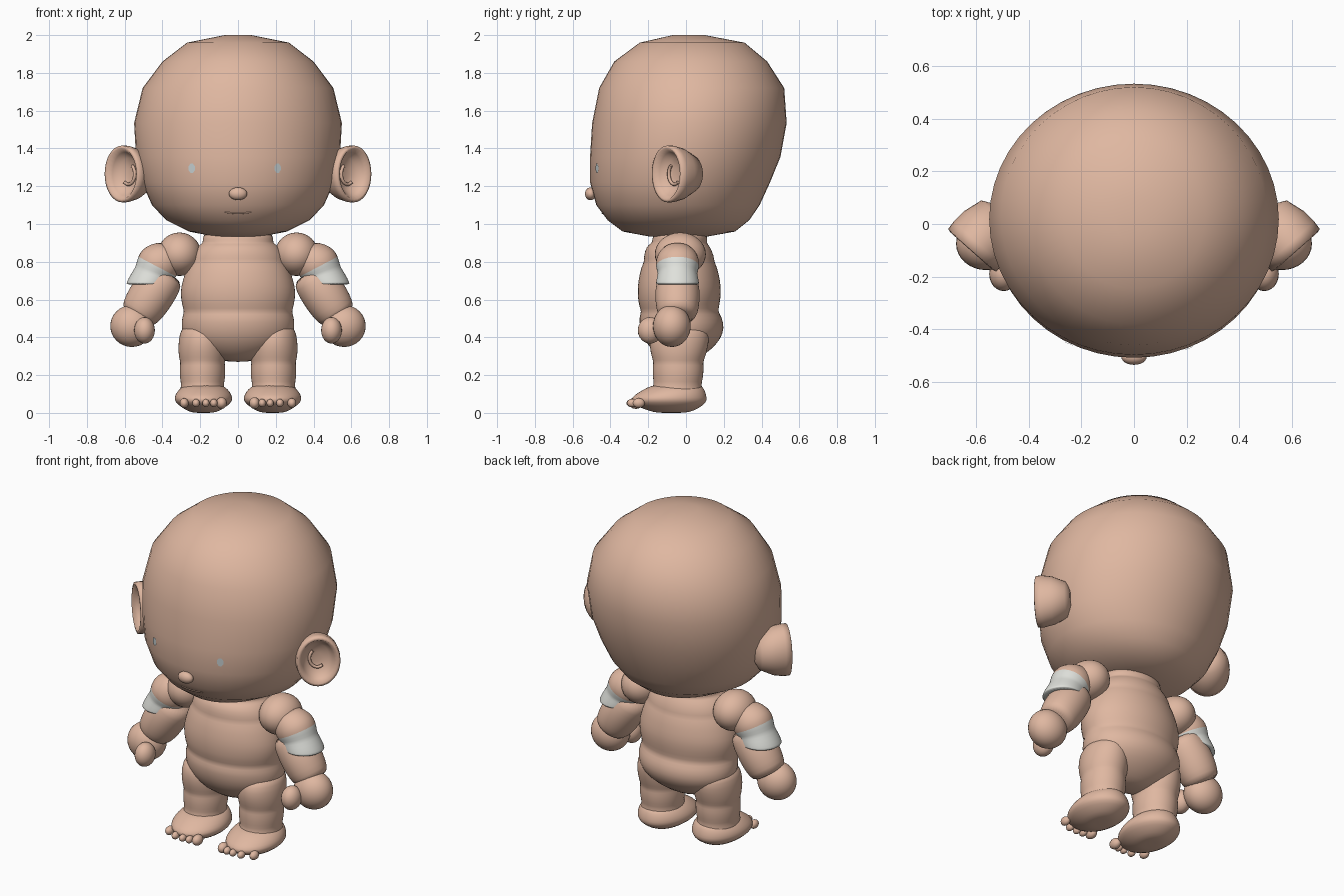
import bpy, bmesh
from math import sin, cos, pi, radians
from mathutils import Vector
from mathutils.bvhtree import BVHTree

if "Cube" in bpy.data.objects:
    bpy.data.objects.remove(bpy.data.objects["Cube"], do_unlink=True)


def material(name, r, g, b):
    m = bpy.data.materials.new(name)
    m.use_nodes = True
    m.diffuse_color = (r, g, b, 1)
    bsdf = m.node_tree.nodes["Principled BSDF"]
    bsdf.inputs["Base Color"].default_value = (r, g, b, 1)
    bsdf.inputs["Roughness"].default_value = 0.7
    return m


SKIN = material("warm skin", 0.74, 0.475, 0.355)
CLOTH = material("off white cloth", 0.74, 0.75, 0.71)
EYE = material("pale grey eye", 0.56, 0.62, 0.63)


def finish(name, bm, mats, subdivide=False):
    bmesh.ops.recalc_face_normals(bm, faces=bm.faces)
    mesh = bpy.data.meshes.new(name)
    bm.to_mesh(mesh)
    bm.free()
    for m in mats:
        mesh.materials.append(m)
    mesh.polygons.foreach_set("use_smooth", [True] * len(mesh.polygons))
    ob = bpy.data.objects.new(name, mesh)
    bpy.context.collection.objects.link(ob)
    if subdivide:
        mod = ob.modifiers.new("round", "SUBSURF")
        mod.levels = mod.render_levels = 1
    return ob


def loft(name, rings, mats=(SKIN,), segs=32, subdivide=True, paint=None):
    """Skin over rings given as (centre, half axis u, half axis v)."""
    bm = bmesh.new()
    loops = []
    for c, u, v in rings:
        angles = [2 * pi * i / segs for i in range(segs)]
        loops.append([bm.verts.new(c + u * cos(a) + v * sin(a)) for a in angles])
    for k in range(len(loops) - 1):
        for i in range(segs):
            j = (i + 1) % segs
            f = bm.faces.new((loops[k][i], loops[k][j], loops[k + 1][j], loops[k + 1][i]))
            f.material_index = paint(k) if paint else 0
    bm.faces.new(loops[0])
    end = bm.faces.new(loops[-1])
    end.material_index = paint(len(loops) - 2) if paint else 0
    return finish(name, bm, mats, subdivide)


def upright(sections, x=0.0):
    """Rings from (height, half width, front y, back y)."""
    return [(Vector((x, (f + b) / 2, z)), Vector((w, 0, 0)), Vector((0, (b - f) / 2, 0)))
            for z, w, f, b in sections]


def limb(sections, side, y):
    """Rings from (x, z, radius, tilt in degrees), mirrored by side."""
    return [(Vector((side * x, y, z)),
             Vector((side * cos(radians(t)), 0, sin(radians(t)))) * r,
             Vector((0, r, 0))) for x, z, r, t in sections]


def ball(name, centre, radii, segs=24):
    bm = bmesh.new()
    bmesh.ops.create_uvsphere(bm, u_segments=segs, v_segments=segs // 2, radius=1)
    bmesh.ops.scale(bm, vec=radii, verts=bm.verts)
    bmesh.ops.translate(bm, vec=centre, verts=bm.verts)
    return finish(name, bm, (SKIN,))


def tube(name, points, radius):
    cu = bpy.data.curves.new(name, "CURVE")
    cu.dimensions = "3D"
    cu.bevel_depth = radius
    cu.bevel_resolution = 2
    cu.use_fill_caps = True
    sp = cu.splines.new("POLY")
    sp.points.add(len(points) - 1)
    for p, co in zip(sp.points, points):
        p.co = (*co, 1)
    cu.materials.append(SKIN)
    ob = bpy.data.objects.new(name, cu)
    bpy.context.collection.objects.link(ob)


# Head
head = loft("head", upright([
    (2.0, .07, -.07, .10), (1.96, .27, -.245, .31), (1.86, .40, -.38, .43),
    (1.72, .505, -.46, .52), (1.535, .55, -.497, .533), (1.355, .54, -.508, .50),
    (1.22, .51, -.508, .445), (1.1, .455, -.475, .39), (1.02, .38, -.415, .335),
    (.96, .26, -.335, .26), (.935, .13, -.2, .12)]), segs=48, subdivide=False)

# Face details laid on the head surface
hb = bmesh.new()
hb.from_mesh(head.data)
tree = BVHTree.FromBMesh(hb)


def on_face(x, z, lift):
    hit = tree.ray_cast(Vector((x, -2, z)), Vector((0, 1, 0)))[0]
    return hit + Vector((0, -lift, 0))


for name, x in (("right_eye", -.245), ("left_eye", .21)):
    bm = bmesh.new()
    corners = [2 * pi * (i + .5) / 8 for i in range(8)]
    bm.faces.new([bm.verts.new(on_face(x + .018 * cos(a), 1.295 + .026 * sin(a), .005))
                  for a in corners])
    finish(name, bm, (EYE,))
tube("mouth", [on_face(.07 * i / 4, 1.057 + .006 * (i / 4) ** 2, 0) for i in range(-4, 5)], .004)
hb.free()
ball("nose", (0, -.505, 1.16), (.048, .03, .034))

# Torso with neck, chest, belly and seat folds
loft("torso", upright([
    (.97, .18, -.17, .11), (.915, .19, -.18, .115), (.898, .185, -.18, .11),
    (.885, .215, -.21, .125), (.83, .25, -.225, .15), (.80, .25, -.222, .15),
    (.775, .27, -.237, .165), (.70, .295, -.254, .182), (.64, .308, -.258, .188),
    (.57, .298, -.252, .178), (.535, .285, -.235, .17), (.51, .297, -.25, .19),
    (.45, .303, -.245, .205), (.39, .285, -.225, .185), (.33, .22, -.18, .13),
    (.285, .12, -.12, .06), (.27, .05, -.07, .01)]))

for side, label in ((1, "left"), (-1, "right")):
    # Ear: cup facing forward and outward, with an inner fold
    out = Vector((.664 * side, -.747, 0))
    across = Vector((.747 * side, .664, 0))
    up = Vector((0, 0, 1))
    mid = Vector((.615 * side, -.1, 1.265))
    cup = [(.065, .02, .03), (.055, .065, .085), (.025, .088, .115), (-.004, .106, .134),
           (0, .122, .15), (.035, .125, .15), (.09, .122, .138), (.165, .10, .10),
           (.19, .05, .05)]
    loft(label + "_ear", [(mid - out * d, across * w, up * h) for d, w, h in cup],
         subdivide=False)
    arc = [radians(60 + 15 * i) for i in range(13)]
    tube(label + "_ear_fold", [mid - out * .052 - across * (.045 * sin(a - .4)) +
                               up * (.055 * cos(a - .4)) for a in arc], .009)

    # Arm
    ball(label + "_shoulder", (.31 * side, -.03, .84), (.115, .135, .115), 32)
    loft(label + "_sleeve", limb([
        (.34, .87, .07, 33), (.375, .84, .1, 33), (.41, .805, .115, 33),
        (.428, .775, .115, 28), (.443, .742, .105, 20), (.447, .735, .105, 18),
        (.47, .70, .113, 5), (.478, .682, .114, 0), (.478, .68, .114, 0)], side, -.045),
        (SKIN, CLOTH), paint=lambda k: int(k >= 3))
    loft(label + "_forearm", limb([
        (.37, .75, .09, 33), (.40, .70, .108, 33), (.44, .65, .118, 33), (.48, .59, .118, 33),
        (.515, .535, .108, 33), (.54, .50, .09, 33)], side, -.045))
    ball(label + "_hand", (.562 * side, -.075, .46), (.114, .1, .111), 32)
    ball(label + "_thumb", (.495 * side, -.19, .437), (.055, .065, .07))

    # Leg with soft folds
    loft(label + "_leg", upright([
        (.47, .10, -.15, .1), (.42, .122, -.19, .125), (.35, .13, -.195, .118),
        (.29, .125, -.18, .1), (.265, .116, -.172, .09), (.24, .122, -.178, .095),
        (.18, .12, -.175, .09), (.15, .112, -.17, .08), (.12, .12, -.185, .09),
        (.08, .12, -.18, .08)], .188 * side))

    # Foot with five toes along its front edge
    loft(label + "_foot", upright([
        (.15, .09, -.16, .07), (.138, .115, -.2, .09), (.11, .143, -.25, .104),
        (.08, .155, -.292, .111), (.055, .15, -.29, .11), (.025, .11, -.24, .07),
        (.003, .07, -.17, .02), (0, .03, -.13, -.03)], .183 * side))
    toes = [(.087, -.265, .031), (.128, -.285, .022), (.17, -.289, .021),
            (.222, -.285, .022), (.285, -.25, .026)]
    for i, (x, y, r) in enumerate(toes):
        ball(f"{label}_toe_{i + 1}", (x * side, y, .052), (r * .9, r * 1.25, r), 16)
